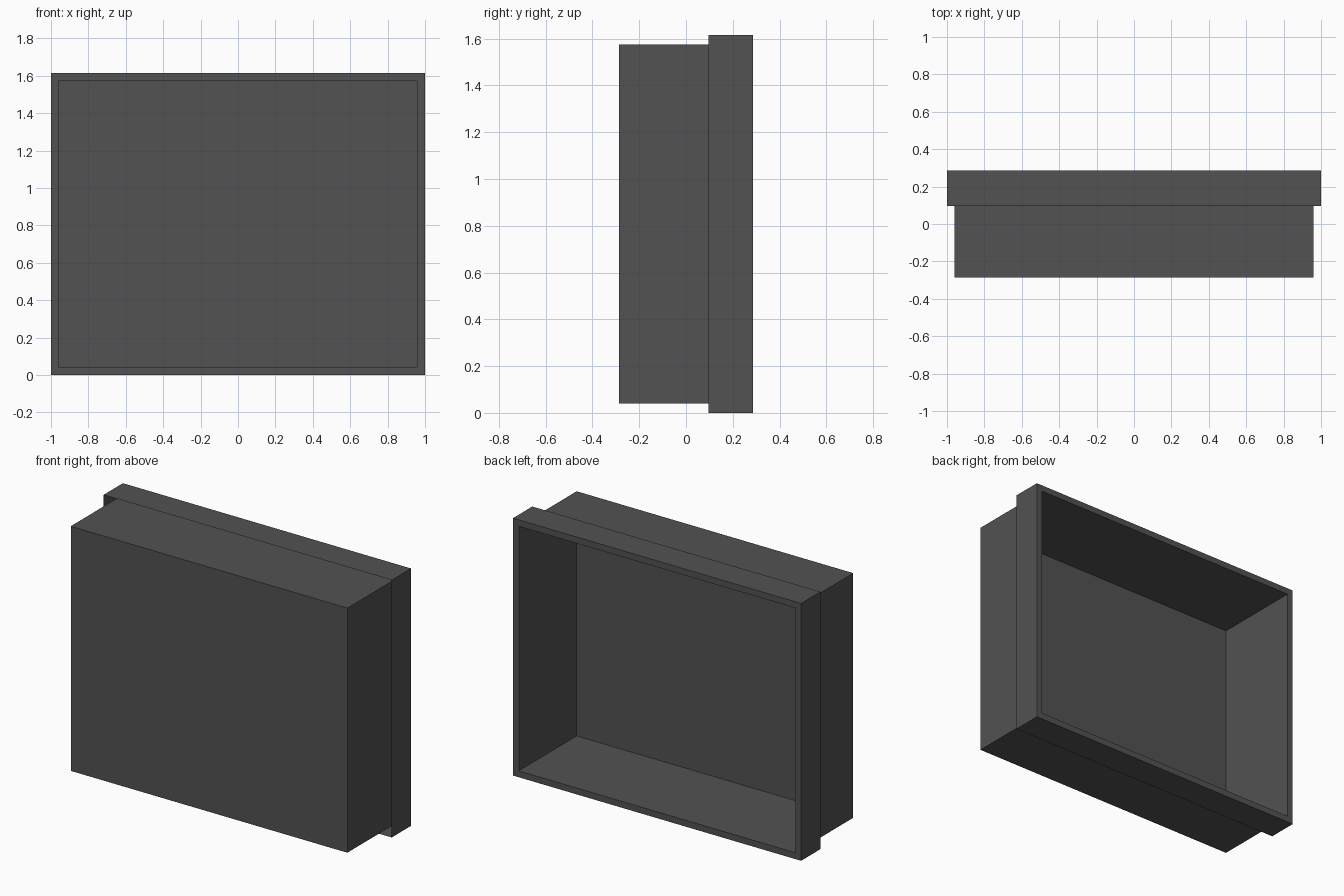
import bpy
import bmesh

cube = bpy.data.objects.get("Cube")
if cube:
    bpy.data.objects.remove(cube, do_unlink=True)

# Single dark grey finish
grey = bpy.data.materials.new("dark grey")
grey.use_nodes = True
colour = (0.085, 0.085, 0.085, 1)
grey.diffuse_color = colour
grey.node_tree.nodes["Principled BSDF"].inputs["Base Color"].default_value = colour

HALF_WIDTH, HEIGHT = 1.0, 1.615
LIP, FRONT, BACK, LIP_FRONT = 0.04, -0.287, 0.287, 0.096


def ring(bm, inset, y):
    """Rectangular loop, inset from the overall outline."""
    x, low, high = HALF_WIDTH - inset, inset, HEIGHT - inset
    corners = ((-x, low), (x, low), (x, high), (-x, high))
    return [bm.verts.new((cx, y, cz)) for cx, cz in corners]


# Thin sheet tray: closed front, walls, outward flange, lip folded forward
bm = bmesh.new()
profile = ((LIP, FRONT), (LIP, BACK), (0, BACK), (0, LIP_FRONT))
rings = [ring(bm, inset, y) for inset, y in profile]
bm.faces.new(rings[0])
for a, b in zip(rings, rings[1:]):
    for i in range(4):
        j = (i + 1) % 4
        bm.faces.new((a[i], b[i], b[j], a[j]))

mesh = bpy.data.meshes.new("tray_shell")
bm.to_mesh(mesh)
bm.free()
mesh.materials.append(grey)
tray = bpy.data.objects.new("tray_shell", mesh)
bpy.context.collection.objects.link(tray)
